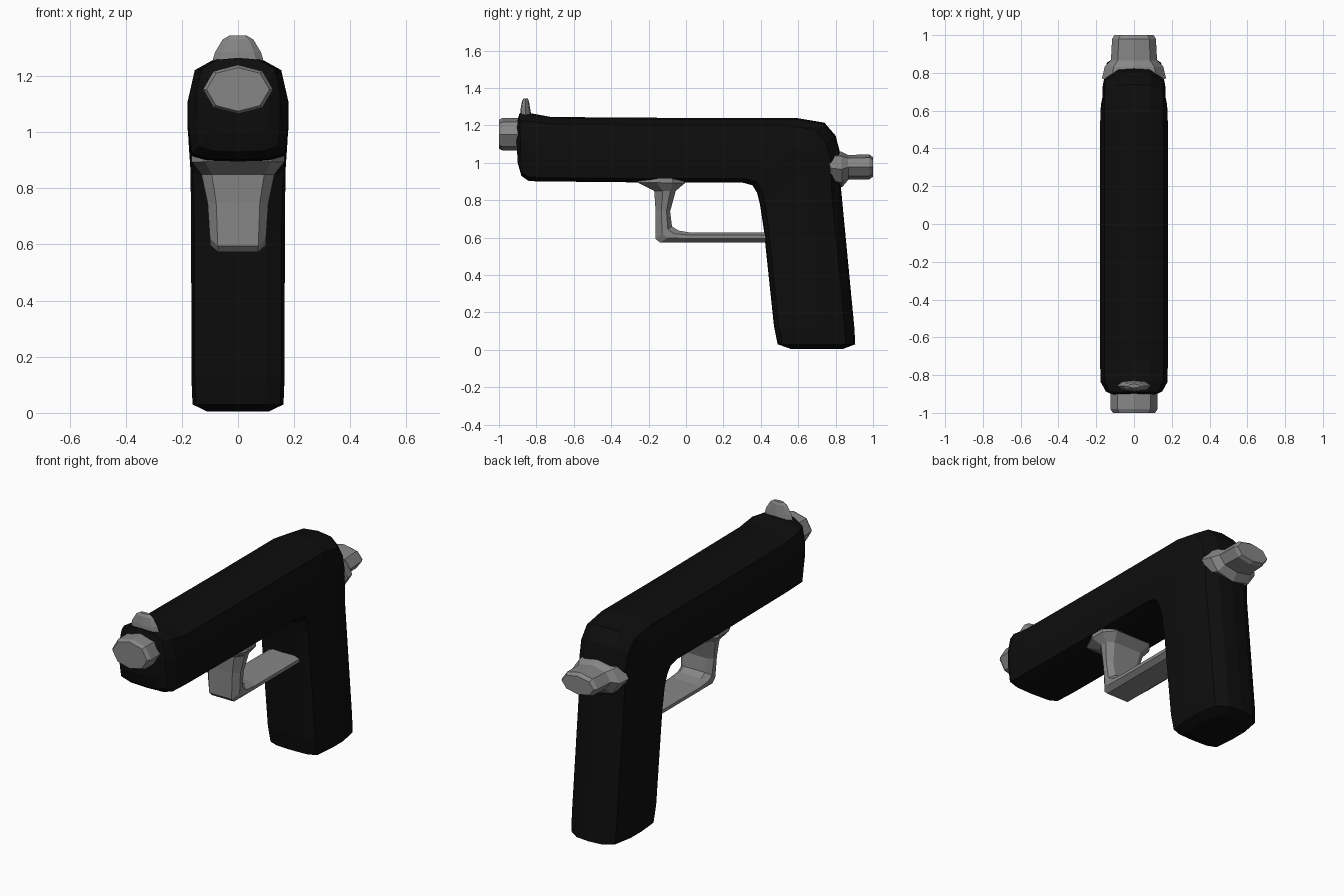
import bpy
import bmesh

cube = bpy.data.objects.get("Cube")
if cube:
    bpy.data.objects.remove(cube, do_unlink=True)


def material(name, value):
    mat = bpy.data.materials.new(name)
    mat.use_nodes = True
    colour = (value, value, value, 1)
    mat.diffuse_color = colour
    bsdf = mat.node_tree.nodes["Principled BSDF"]
    bsdf.inputs["Base Color"].default_value = colour
    bsdf.inputs["Roughness"].default_value = 0.8
    return mat


black = material("black", 0.004)
grey = material("grey", 0.24)

# Half sections: (fraction from first edge to second edge, fraction of half width)
BODY = [(0, 0), (.02, .5), (.12, .87), (.4, 1), (.65, 1), (.94, .93), (.99, .6), (1, 0)]
OVAL = [(0, 0), (.13, .7), (.5, 1), (.87, .7), (1, 0)]
STRAP = [(0, .72), (.4, 1), (.75, 1), (1, .7)]


def loft(name, section, rings, mat):
    """Skin rings, each given by two (y, z) edge points and a half width."""
    bm = bmesh.new()
    outline = section + [(t, -x) for t, x in reversed(section) if x > 0]
    loops = []
    for (ya, za), (yb, zb), w in rings:
        loops.append([bm.verts.new((x * w, ya + (yb - ya) * t, za + (zb - za) * t))
                      for t, x in outline])
    n = len(outline)
    for lo, hi in zip(loops, loops[1:]):
        for i in range(n):
            j = (i + 1) % n
            bm.faces.new((lo[i], lo[j], hi[j], hi[i]))
    bm.faces.new(loops[0])
    bm.faces.new(loops[-1])
    bmesh.ops.recalc_face_normals(bm, faces=bm.faces)
    mesh = bpy.data.meshes.new(name)
    bm.to_mesh(mesh)
    bm.free()
    mesh.materials.append(mat)
    obj = bpy.data.objects.new(name, mesh)
    bpy.context.collection.objects.link(obj)
    return obj


# Barrel housing that turns down into the grip
loft("body_and_grip", BODY, [
    ((-.91, 1.2), (-.9, 1), .11),
    ((-.89, 1.265), (-.88, .93), .15),
    ((-.83, 1.265), (-.84, .902), .177),
    ((-.72, 1.245), (-.7, .9), .18),
    ((0, 1.24), (-.2, .895), .18),
    ((.59, 1.24), (.3, .895), .18),
    ((.74, 1.215), (.355, .88), .178),
    ((.8, 1.145), (.38, .84), .175),
    ((.825, 1.05), (.395, .78), .17),
    ((.83, .85), (.415, .65), .167),
    ((.9, .12), (.47, .13), .166),
    ((.905, .03), (.49, .03), .162),
    ((.84, .005), (.56, .005), .11),
], black)

# Muzzle
loft("muzzle", OVAL, [
    ((-.85, 1.24), (-.85, 1.065), .125),
    ((-.98, 1.24), (-.98, 1.065), .125),
    ((-1, 1.23), (-1, 1.075), .112),
], grey)

# Front sight
loft("front_sight", OVAL, [
    ((-.888, 1.24), (-.825, 1.24), .095),
    ((-.885, 1.285), (-.832, 1.285), .082),
    ((-.877, 1.33), (-.84, 1.33), .055),
    ((-.868, 1.345), (-.847, 1.345), .03),
], grey)

# Flared rear knob
loft("rear_knob", OVAL, [
    ((.76, 1.065), (.78, .88), .17),
    ((.83, 1.06), (.835, .87), .155),
    ((.865, 1.042), (.87, .912), .122),
    ((.98, 1.045), (.98, .912), .116),
    ((1, 1.03), (1, .925), .104),
], grey)

# Front post and lower bar of the guard
loft("guard", STRAP, [
    ((-.24, .925), (-.02, .925), .165),
    ((-.26, .895), (-.005, .892), .165),
    ((-.17, .85), (-.055, .85), .13),
    ((-.163, .75), (-.085, .74), .108),
    ((-.163, .595), (-.075, .66), .1),
    ((-.14, .573), (-.04, .638), .1),
    ((0, .573), (.02, .628), .1),
    ((.435, .573), (.435, .628), .1),
], grey)
